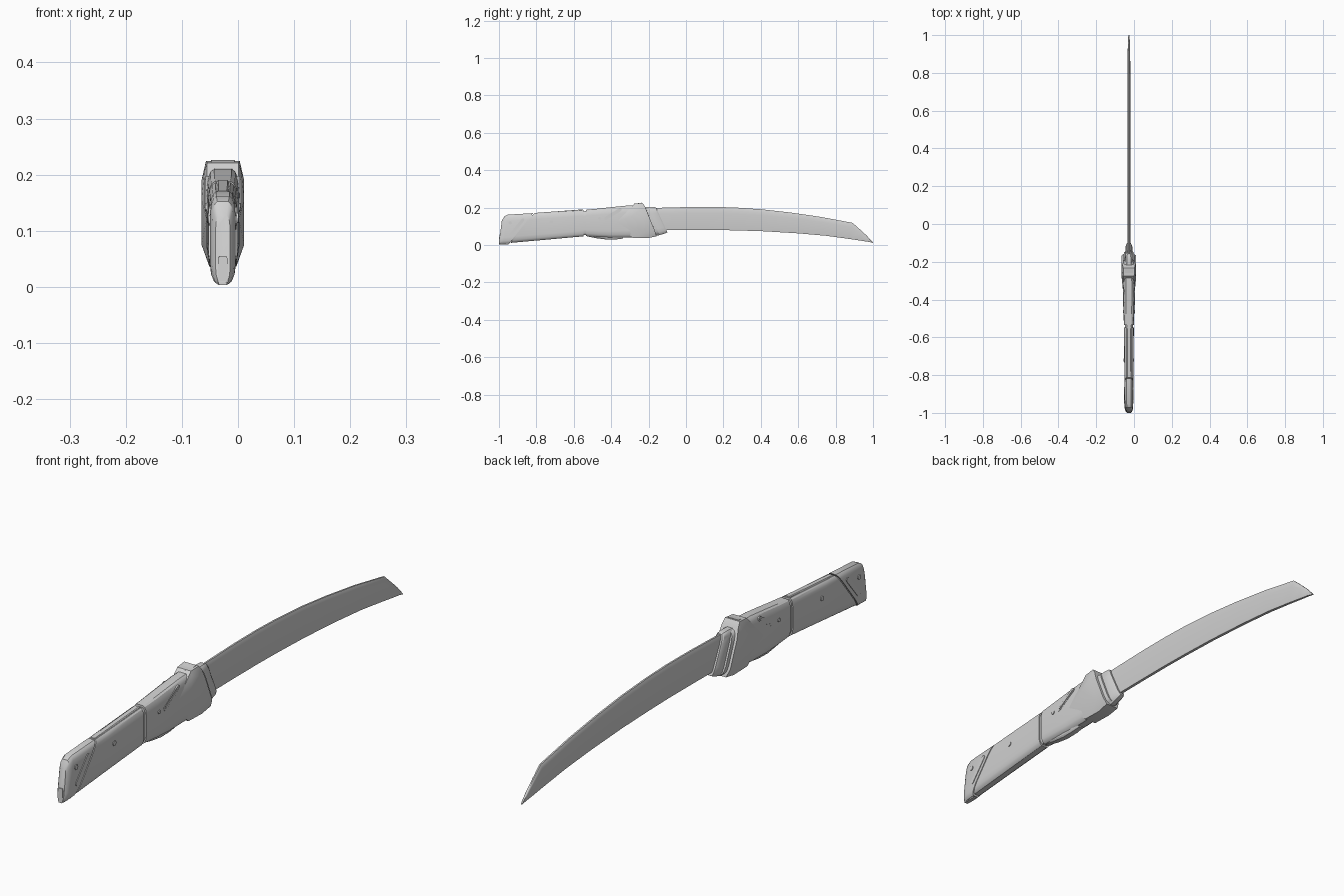
import bpy, bmesh, math
from mathutils import Vector, Matrix

if "Cube" in bpy.data.objects:
    bpy.data.objects.remove(bpy.data.objects["Cube"])

CX = -0.027  # the sword's symmetry plane
mat = bpy.data.materials.new("light_grey")
mat.diffuse_color = (0.64, 0.64, 0.64, 1)
mat.use_nodes = True
mat.node_tree.nodes["Principled BSDF"].inputs["Base Color"].default_value = mat.diffuse_color


def finish(name, bm, angle=30):
    bmesh.ops.recalc_face_normals(bm, faces=bm.faces)
    me = bpy.data.meshes.new(name)
    bm.to_mesh(me)
    bm.free()
    me.materials.append(mat)
    me.shade_smooth()
    me.set_sharp_from_angle(angle=math.radians(angle))
    ob = bpy.data.objects.new(name, me)
    bpy.context.collection.objects.link(ob)
    return ob


def loft(name, stations, profile, angle=30):
    """Stations: bottom y, bottom z, top y, top z, half width. Profile: height fraction, width fraction."""
    bm = bmesh.new()
    rings = []
    for by, bz, ty, tz, w in stations:
        ring = []
        for side, pts in ((1, profile), (-1, profile[::-1])):
            for t, f in pts:
                ring.append(bm.verts.new((CX + side * w * f, by + (ty - by) * t, bz + (tz - bz) * t)))
        rings.append(ring)
    n = len(rings[0])
    for a, b in zip(rings, rings[1:]):
        for i in range(n):
            j = (i + 1) % n
            bm.faces.new((a[i], a[j], b[j], b[i]))
    bm.faces.new(rings[0])
    bm.faces.new(rings[-1][::-1])
    return finish(name, bm, angle)


def hull(name, pts):
    """Mirrored convex solid from (half width, y, z) points."""
    bm = bmesh.new()
    for w, y, z in pts:
        for s in (1, -1):
            bm.verts.new((CX + s * w, y, z))
    bmesh.ops.convex_hull(bm, input=bm.verts)
    bmesh.ops.dissolve_limit(bm, angle_limit=0.02, verts=bm.verts, edges=bm.edges)
    return finish(name, bm, 22)


def stud(name, y, z, w, r=0.009):
    bm = bmesh.new()
    for s in (1, -1):
        m = Matrix.Translation((CX + s * w, y, z)) @ Matrix.Rotation(math.pi / 2, 4, 'Y')
        bmesh.ops.create_cone(bm, cap_ends=True, segments=12, radius1=r, radius2=r, depth=0.006, matrix=m)
    finish(name, bm)


def slot_bar(name, p, q, w, r):
    """Slim rounded bar lying on both side faces between two (y, z) points."""
    bm = bmesh.new()
    d = Vector(q) - Vector(p)
    a0 = math.atan2(d.y, d.x)
    for s in (1, -1):
        loop = []
        for c, start in ((q, -90), (p, 90)):
            for k in range(5):
                a = a0 + math.radians(start + 45 * k)
                loop.append((c[0] + r * math.cos(a), c[1] + r * math.sin(a)))
        inner = [bm.verts.new((CX + s * (w - 0.004), y, z)) for y, z in loop]
        outer = [bm.verts.new((CX + s * (w + 0.002), y, z)) for y, z in loop]
        bm.faces.new(inner)
        bm.faces.new(outer)
        for i in range(10):
            j = (i + 1) % 10
            bm.faces.new((inner[i], inner[j], outer[j], outer[i]))
    finish(name, bm)


grip_profile = [(0, .45), (.03, .7), (.1, .9), (.22, 1), (.78, 1), (.9, .92), (.97, .75), (1, .52)]
blade_profile = [(0, .7), (.06, .85), (.72, 1), (.86, .9), (.95, .65), (1, .4)]

# blade, curved with an angled tip
loft("blade", [
    (-.20, .080, -.22, .194, .008), (-.10, .079, -.16, .198, .008), (.02, .080, .02, .203, .008),
    (.15, .080, .15, .2035, .008), (.265, .078, .265, .200, .008), (.42, .073, .41, .190, .008),
    (.60, .062, .554, .174, .008), (.75, .049, .72, .150, .008), (.875, .032, .891, .118, .007),
    (.94, .022, .93, .083, .006), (.975, .017, .966, .050, .005), (1.0, .011, .999, .014, .003)],
    blade_profile)

# slanted collar at the blade root
loft("collar", [(-.20, .046, -.24, .200, .020), (-.150, .050, -.19, .203, .020),
                (-.108, .063, -.166, .202, .018), (-.100, .068, -.16, .199, .014)], grip_profile)

# handle core, seen in the gaps between the sleeves
loft("handle_core", [(-.95, .018, -.84, .160, .020), (-.50, .056, -.50, .183, .022)], grip_profile)
# pommel cap with slanted front seam
loft("pommel_cap", [(-1.0, .008, -.985, .128, .013), (-.994, .004, -.972, .152, .019),
                    (-.98, .005, -.952, .162, .0225), (-.945, .008, -.818, .170, .0235)], grip_profile)
# small spur under the pommel
loft("pommel_spur", [(-1.0, .003, -.998, .055, .009), (-.95, .003, -.95, .055, .010)],
     [(0, .7), (.12, 1), (.88, 1), (1, .7)])
# rear grip sleeve
loft("rear_grip", [(-.938, .011, -.812, .169, .0235), (-.75, .028, -.75, .173, .0245),
                   (-.549, .046, -.549, .186, .026)], grip_profile)
# front grip sleeve, swelling toward the guard
loft("front_grip", [(-.535, .047, -.535, .188, .0265), (-.47, .042, -.47, .194, .0285),
                    (-.40, .038, -.40, .202, .0295), (-.32, .039, -.32, .210, .0295),
                    (-.18, .043, -.26, .212, .028)], grip_profile)
# raised strip along the spine of the rear grip
loft("spine_strip", [(-.81, .155, -.81, .171, .010), (-.552, .170, -.552, .190, .011)],
     [(0, 1), (.85, 1), (1, .75)])
# finger swell beneath the front grip
loft("finger_swell", [(-.53, .046, -.53, .07, .011), (-.48, .036, -.48, .07, .015),
                      (-.425, .029, -.425, .07, .017), (-.37, .030, -.37, .07, .017),
                      (-.338, .034, -.338, .07, .014)],
     [(0, .6), (.15, .9), (.4, 1), (1, 1)])

# faceted guard with chevron side plates
hull("guard", [
    (.028, -.276, .221), (.030, -.233, .2245), (.033, -.280, .205), (.033, -.220, .208),
    (.038, -.287, .155), (.038, -.240, .190), (.038, -.205, .170),
    (.038, -.207, .075), (.038, -.166, .075),
    (.029, -.375, .120), (.024, -.206, .036), (.026, -.158, .046),
    (.024, -.285, .038)])
# front lip of the guard
loft("guard_lip", [(-.17, .052, -.225, .200, .030), (-.143, .056, -.20, .196, .027)], grip_profile)
# cap plate on top of the guard
loft("guard_top_plate", [(-.29, .195, -.278, .219, .024), (-.235, .195, -.238, .226, .024)],
     [(0, 1), (.85, 1), (1, .85)])

# side studs and slanted slot bars
stud("pommel_stud", -.94, .118, .0225)
stud("rear_stud", -.72, .123, .0245)
stud("front_stud", -.463, .142, .0285, .007)
slot_bar("pommel_slot", (-.936, .056), (-.872, .134), .0235, .008)
slot_bar("front_slot", (-.428, .142), (-.352, .189), .0285, .009)
slot_bar("front_slot_inner", (-.425, .144), (-.355, .187), .0305, .004)
